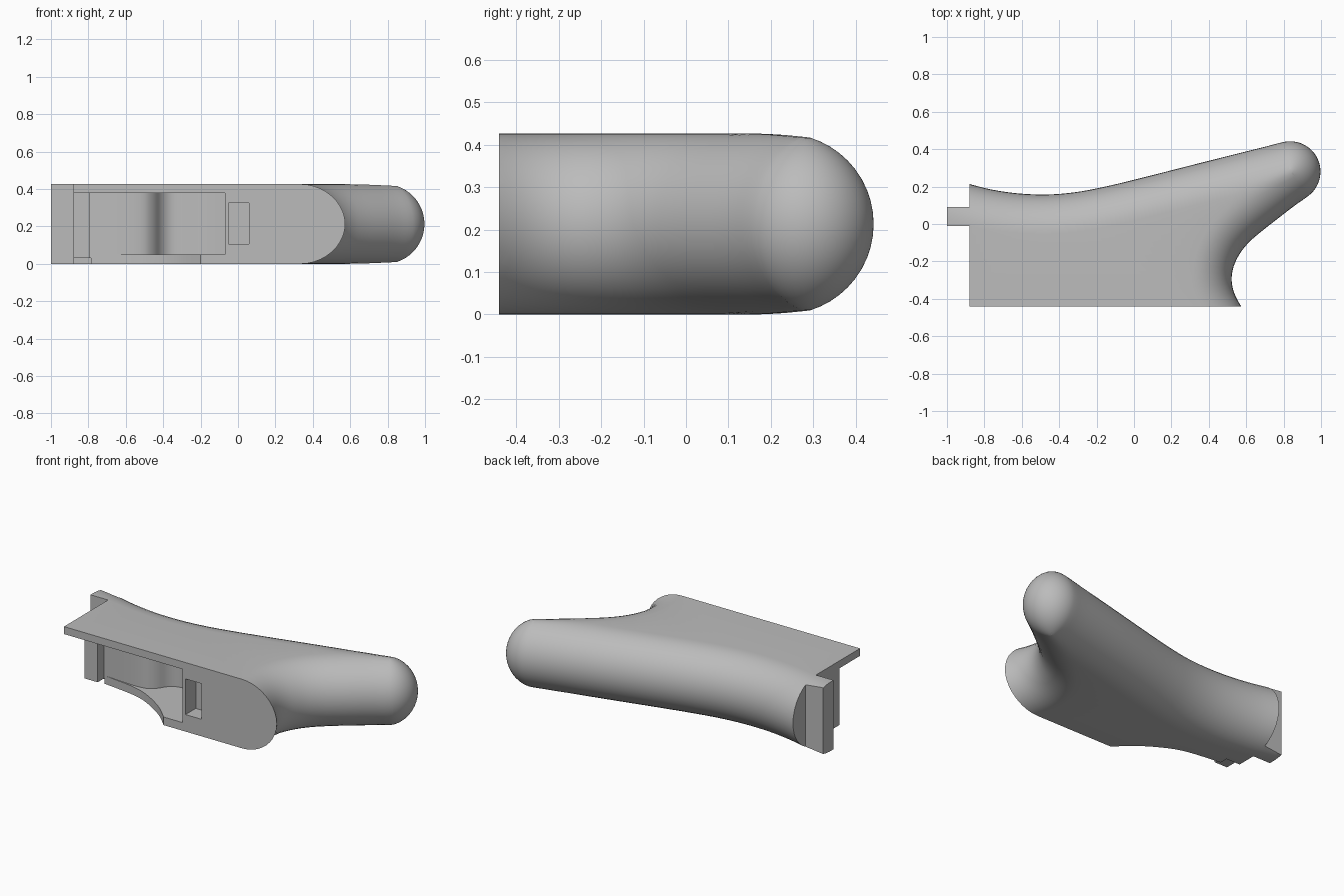
import bpy, bmesh, math
from mathutils import Vector

if "Cube" in bpy.data.objects:
    bpy.data.objects.remove(bpy.data.objects["Cube"], do_unlink=True)

R = 0.213       # edge rounding radius, half the thickness
STEPS = 10

grey = bpy.data.materials.new("plain_grey")
grey.use_nodes = True
colour = (0.5, 0.5, 0.5, 1)
grey.diffuse_color = colour
grey.node_tree.nodes["Principled BSDF"].inputs["Base Color"].default_value = colour


def make_object(name, bm, caps):
    for face in caps:
        face.normal_update()
    bmesh.ops.triangulate(bm, faces=caps)
    bm.normal_update()
    mesh = bpy.data.meshes.new(name)
    bm.to_mesh(mesh)
    bm.free()
    mesh.materials.append(grey)
    obj = bpy.data.objects.new(name, mesh)
    bpy.context.scene.collection.objects.link(obj)
    return obj


def smooth_path(points):
    # corner cutting that keeps both ends
    pts = [Vector(p) for p in points]
    for _ in range(2):
        out = [pts[0]]
        for a, b in zip(pts, pts[1:]):
            out += [a.lerp(b, 0.25), a.lerp(b, 0.75)]
        pts = out + [pts[-1]]
    return pts


def prism(name, plan, z0, z1):
    # plan runs anticlockwise seen from above
    bm = bmesh.new()
    low = [bm.verts.new((x, y, z0)) for x, y in plan]
    high = [bm.verts.new((x, y, z1)) for x, y in plan]
    caps = [bm.faces.new(low[::-1]), bm.faces.new(high)]
    for i in range(len(plan)):
        j = (i + 1) % len(plan)
        bm.faces.new((low[i], low[j], high[j], high[i]))
    return make_object(name, bm, caps)


def box(name, x0, x1, y0, y1, z0, z1):
    return prism(name, [(x0, y0), (x1, y0), (x1, y1), (x0, y1)], z0, z1)


def volume(mesh):
    bm = bmesh.new()
    bm.from_mesh(mesh)
    result = bm.calc_volume(signed=True)
    bm.free()
    return result


def cut(obj, cutter):
    # keep the first solver result that is a sound solid
    cutter.hide_render = True
    before = volume(obj.data)
    mod = obj.modifiers.new(cutter.name, "BOOLEAN")
    mod.operation = "DIFFERENCE"
    mod.object = cutter
    for solver in ("EXACT", "MANIFOLD", "FLOAT"):
        mod.solver = solver
        graph = bpy.context.evaluated_depsgraph_get()
        graph.update()
        mesh = bpy.data.meshes.new_from_object(obj.evaluated_get(graph))
        if 0.4 * before < volume(mesh) < before:
            obj.data = mesh
            break
    obj.modifiers.clear()
    bpy.data.objects.remove(cutter, do_unlink=True)


# Plan outline: back edge, round tip, hollow front edge
back = [(-1.2, 0.32), (-1, 0.25), (-0.88, 0.213), (-0.75, 0.18), (-0.6, 0.16),
        (-0.45, 0.156), (-0.3, 0.17), (-0.15, 0.2), (0, 0.236), (0.2, 0.287),
        (0.4, 0.338), (0.6, 0.388), (0.72, 0.418)]
tip = [(0.835 + 0.163 * math.cos(a), 0.28 + 0.163 * math.sin(a))
       for a in [math.radians(104 - 157 * i / 12) for i in range(13)]]
hollow = [(0.86, 0.1), (0.77, 0.03), (0.68, -0.04), (0.61, -0.1), (0.555, -0.17),
          (0.52, -0.26), (0.525, -0.35), (0.57, -0.44), (0.64, -0.53), (0.76, -0.64)]
path = smooth_path(back + tip + hollow)

# Inward normals, and how far each point may move before the sides meet
normals, limits = [], []
last = len(path) - 1
for i, p in enumerate(path):
    t = (path[min(i + 1, last)] - path[max(i - 1, 0)]).normalized()
    n = Vector((t.y, -t.x))
    reach = R
    for q in path:
        d = q - p
        if n.dot(d) > 0.001:
            reach = min(reach, 0.92 * d.length_squared / (2 * n.dot(d)))
    normals.append(n)
    limits.append(reach)

# Rounded handle, skinned from inset rings and closed by two caps
bm = bmesh.new()
rings = []
for k in range(-STEPS, STEPS + 1):
    theta = math.pi / 2 * abs(k) / STEPS
    ring = []
    for p, n, lim in zip(path, normals, limits):
        inset = lim * (1 - math.cos(theta))
        h = R * math.sqrt(max(0, 1 - (1 - inset / R) ** 2))
        q = p + n * inset
        ring.append(bm.verts.new((q.x, q.y, R + math.copysign(h, k))))
    ring.append(bm.verts.new((-1.2, -0.9, R + R * math.sin(math.copysign(theta, k)))))
    rings.append(ring)
for a, b in zip(rings, rings[1:]):
    for i in range(len(a)):
        j = (i + 1) % len(a)
        bm.faces.new((a[j], a[i], b[i], b[j]))
handle = make_object("handle", bm, [bm.faces.new(rings[0]), bm.faces.new(rings[-1][::-1])])

# Cavity with a stepped, curved back wall and a post at the open end
wall = smooth_path([(-0.07, -0.1), (-0.2, -0.1), (-0.27, -0.075), (-0.35, -0.06),
                    (-0.41, -0.09), (-0.45, -0.16), (-0.52, -0.2), (-0.79, -0.18)])
cavity = ([(-1.3, -0.7), (-0.07, -0.7)] + [tuple(p) for p in wall]
          + [(-0.79, -0.24), (-1.3, -0.24)])
# Sweeping cut through the thin floor
sweep = smooth_path([(-0.2, -0.44), (-0.29, -0.35), (-0.41, -0.27), (-0.54, -0.21),
                     (-0.79, -0.18)])
floor_cut = [(-0.79, -0.72), (-0.2, -0.72)] + [tuple(p) for p in sweep]

# Flat front, open end with its tab, cavity, floor, post and slot
cut(handle, box("front_trim", -2, 2, -2, -0.44, -1, 1))
cut(handle, box("end_trim", -2, -1, -2, 2, -1, 1))
cut(handle, box("tab_back_trim", -1.5, -0.88, 0.09, 1, -1, 1))
cut(handle, box("tab_front_trim", -1.5, -0.88, -1.5, -0.01, -1, 1))
cut(handle, prism("cavity_cutter", cavity, 0.05, 0.38))
cut(handle, prism("floor_cutter", floor_cut, -0.2, 0.07))
cut(handle, box("post_cutter", -1.4, -0.785, -0.74, -0.13, -0.2, 0.03))
cut(handle, box("post_front_cutter", -1.4, -0.785, -0.74, -0.24, -0.2, 0.1))
cut(handle, box("slot_cutter", -0.05, 0.06, -0.7, -0.34, 0.105, 0.325))

bpy.ops.object.select_all(action="DESELECT")
bpy.context.view_layer.objects.active = handle
handle.select_set(True)
bpy.ops.object.shade_smooth_by_angle(angle=math.radians(30))
